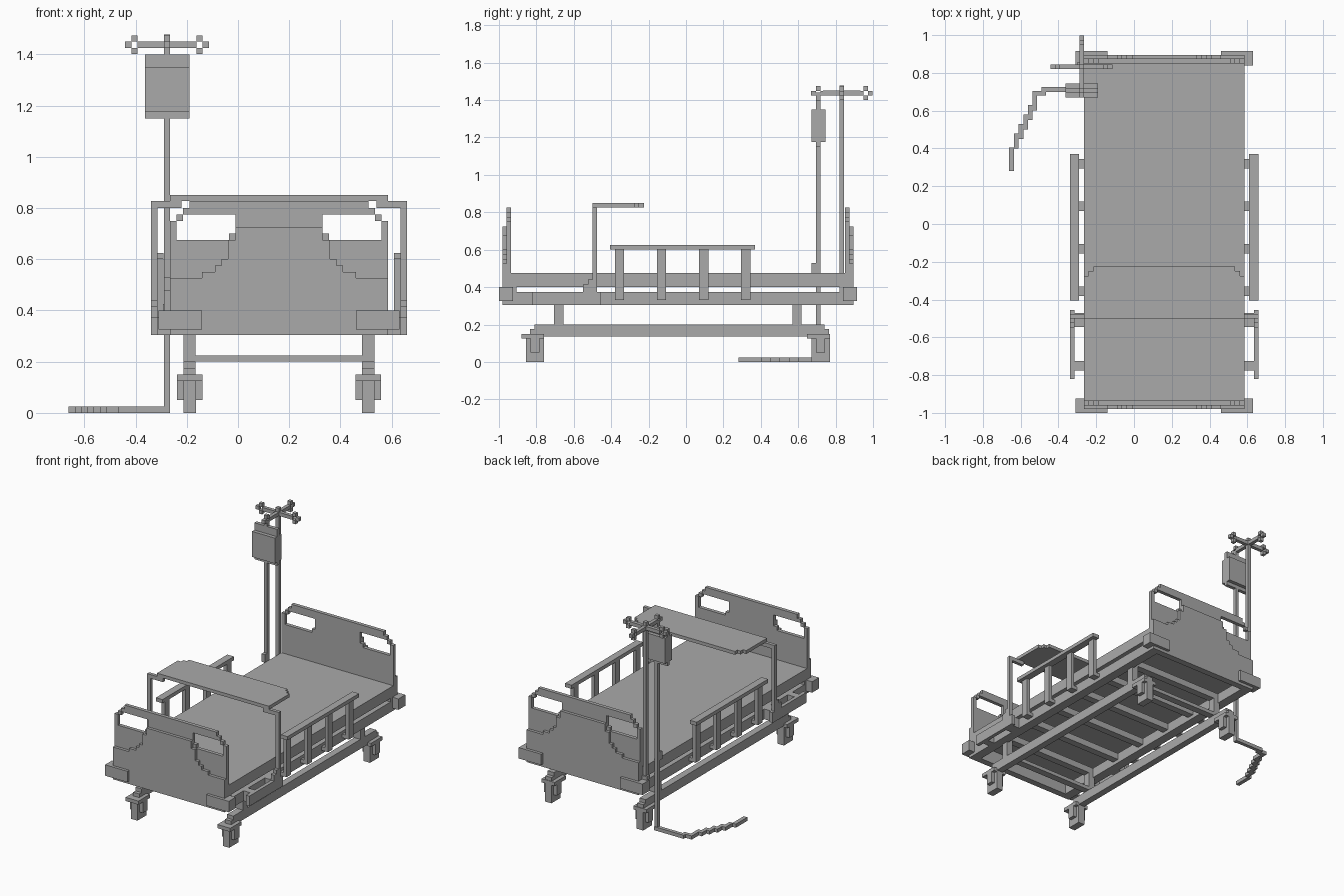
import bpy
import bmesh

cube = bpy.data.objects.get("Cube")
if cube:
    bpy.data.objects.remove(cube, do_unlink=True)

grey = bpy.data.materials.new("plain_grey")
grey.use_nodes = True
GREY = (0.4, 0.4, 0.4, 1)
grey.diffuse_color = GREY
grey.node_tree.nodes["Principled BSDF"].inputs["Base Color"].default_value = GREY

V = 0.0245      # one block
CX = 0.16       # centre line of the bed
HALF = 0.425    # half width of the bed
POLE = -0.277   # centre line of the drip stand


def build(name, boxes):
    """Make one flat-shaded object from (x0, x1, y0, y1, z0, z1) boxes."""
    bm = bmesh.new()
    for x0, x1, y0, y1, z0, z1 in boxes:
        verts = bmesh.ops.create_cube(bm, size=1)["verts"]
        for v in verts:
            v.co.x = x1 if v.co.x > 0 else x0
            v.co.y = y1 if v.co.y > 0 else y0
            v.co.z = z1 if v.co.z > 0 else z0
    mesh = bpy.data.meshes.new(name)
    bm.to_mesh(mesh)
    bm.free()
    mesh.materials.append(grey)
    ob = bpy.data.objects.new(name, mesh)
    bpy.context.collection.objects.link(ob)
    return ob


def wide(u, *rest):
    """Box spanning the centre line."""
    return (CX - u, CX + u, *rest)


def pair(u0, u1, *rest):
    """The same box on both sides of the centre line."""
    return [(CX + u0, CX + u1, *rest), (CX - u1, CX - u0, *rest)]


def end_y(front, a, b):
    """Depths measured inward from the end bumpers."""
    return (-1 + a, -1 + b) if front else (0.915 - b, 0.915 - a)


# Mattress and the frame beneath it
build("mattress", [wide(HALF, -0.94, 0.855, 0.40, 0.475)])
frame = pair(0.36, HALF, -0.94, 0.855, 0.305, 0.375)
for i in range(6):
    y = -0.68 + i * 0.254
    frame.append(wide(0.36, y - V, y + V, 0.33, 0.375))
build("bed_frame", frame)

# Head and foot boards: panel with hand holes, stepped relief and bumpers
RELIEF = [(0.305, 0.527, HALF), (0.527, 0.55, 0.30), (0.55, 0.575, 0.25),
          (0.575, 0.60, 0.225), (0.60, 0.675, 0.20), (0.675, 0.725, 0.17)]
for name, front in (("foot", True), ("head", False)):
    ys = end_y(front, 0.04, 0.065)
    panel = [wide(HALF, *ys, 0.305, 0.675),
             wide(0.195, *ys, 0.675, 0.70),
             wide(0.17, *ys, 0.70, 0.775),
             wide(0.375, *ys, 0.775, 0.80),
             wide(0.35, *ys, 0.80, 0.827)]
    panel += pair(0.40, HALF, *ys, 0.675, 0.75)
    panel += pair(0.375, 0.40, *ys, 0.75, 0.775)
    build(name + "_board", panel)
    ys = end_y(front, 0.02, 0.04)
    build(name + "_board_relief", [wide(u, *ys, a, b) for a, b, u in RELIEF])
    bumpers = pair(0.30, 0.47, *end_y(front, 0, 0.025), 0.325, 0.40)
    bumpers += pair(HALF, 0.47, *end_y(front, 0.025, 0.075), 0.325, 0.40)
    bumpers += pair(0.36, HALF, *end_y(front, 0.065, 0.095), 0.325, 0.40)
    build(name + "_bumpers", bumpers)

# Side guards
guard = pair(0.45, 0.50, -0.405, 0.37, 0.60, 0.625)
for i in range(4):
    y = -0.38 + i * 0.225
    guard += pair(0.45, 0.475, y, y + 2 * V, 0.33, 0.60)
    guard += pair(0.40, 0.45, y, y + 2 * V, 0.33, 0.355)
build("side_guards", guard)

# Table over the bed with its side rails and posts
build("table_top", [wide(HALF, -0.50, -0.275, 0.827, 0.85),
                    wide(0.40, -0.275, -0.25, 0.827, 0.85),
                    wide(0.375, -0.25, -0.225, 0.827, 0.85)])
posts = pair(0.475, 0.50, -0.50, -0.477, 0.40, 0.827)
posts += pair(0.38, 0.475, -0.50, -0.477, 0.80, 0.827)
posts += pair(0.475, 0.50, -0.525, -0.477, 0.375, 0.44)
posts += pair(0.475, 0.50, -0.55, -0.50, 0.375, 0.415)
build("table_posts", posts)
base = pair(0.475, 0.50, -0.82, -0.455, 0.305, 0.375)
for y0, y1 in ((-0.775, -0.725), (-0.545, -0.47)):
    base += pair(HALF, 0.475, y0, y1, 0.305, 0.375)
build("table_rails", base)

# Undercarriage
under = pair(0.325, 0.372, -0.81, 0.74, 0.135, 0.20)
under += pair(0.325, 0.372, -0.835, 0.765, 0.135, 0.175)
for y in (-0.68, 0.593):
    under += pair(0.325, 0.372, y - V, y + V, 0.20, 0.33)
    under.append(wide(0.325, y - V, y + V, 0.20, 0.225))
build("undercarriage", under)

# Castors: fork plate, fork sides and block wheel
for name, y, inner in (("front", -0.807, -1), ("back", 0.72, -1)):
    c = 0.3485
    fork = pair(c - 2 * V, c + 2 * V, y - 3 * V, y + 2 * V, 0.125, 0.15)
    for s in (-1, 1):
        a, b = sorted((c + s * V, c + s * 2 * V))
        fork += pair(a, b, y - V, y + V, 0.05, 0.125)
    build(name + "_castor_forks", fork)
    build(name + "_castor_wheels",
          pair(c - V, c + V, y - 2 * V, y + 2 * V, 0, 0.125))

# Drip stand with four ringed arms
H = V / 2
PY = 0.833
stand = [(POLE - H, POLE + H, PY - H, PY + H, 0.33, 1.477),
         (POLE - 0.10, POLE + 0.10, PY - H, PY + H, 1.425, 1.45),
         (POLE - H, POLE + H, PY - 0.10, PY + 0.10, 1.425, 1.45)]
for s in (-1, 1):
    for along_x in (True, False):
        for d, z in ((-1, 0), (1, 0), (0, -1), (0, 1)):
            off = s * 0.127 + d * V
            x = POLE + (off if along_x else 0)
            y = PY + (0 if along_x else off)
            zc = 1.4375 + z * V
            stand.append((x - H, x + H, y - H, y + H, zc - H, zc + H))
stand.append((POLE - V, POLE + H, PY - H, 0.855, 0.40, 0.425))
build("drip_stand", stand)

# Fluid bag and its hanger
build("fluid_bag", [(-0.363, -0.19, 0.695, 0.72, 1.15, 1.40),
                    (-0.363, -0.19, 0.67, 0.745, 1.175, 1.35),
                    (POLE - H, POLE + H, 0.695, 0.72, 1.40, 1.44)])

# Tube dropping to the floor and trailing away in steps
tube = [(POLE - H, POLE + H, 0.695, 0.72, 0, 1.15),
        (POLE - H, POLE + H, 0.67, 0.695, 0.475, 0.53),
        (-0.49, POLE + H, 0.70, 0.725, 0, V),
        (-0.537, -0.465, 0.68, 0.705, 0, V)]
for i in range(5):
    x, y = -0.525 - i * V, 0.60 - i * 0.05
    tube.append((x - H, x + H, y, y + 0.08, 0, V))
tube.append((-0.662, -0.635, 0.28, 0.405, 0, V))
build("drip_tube", tube)
